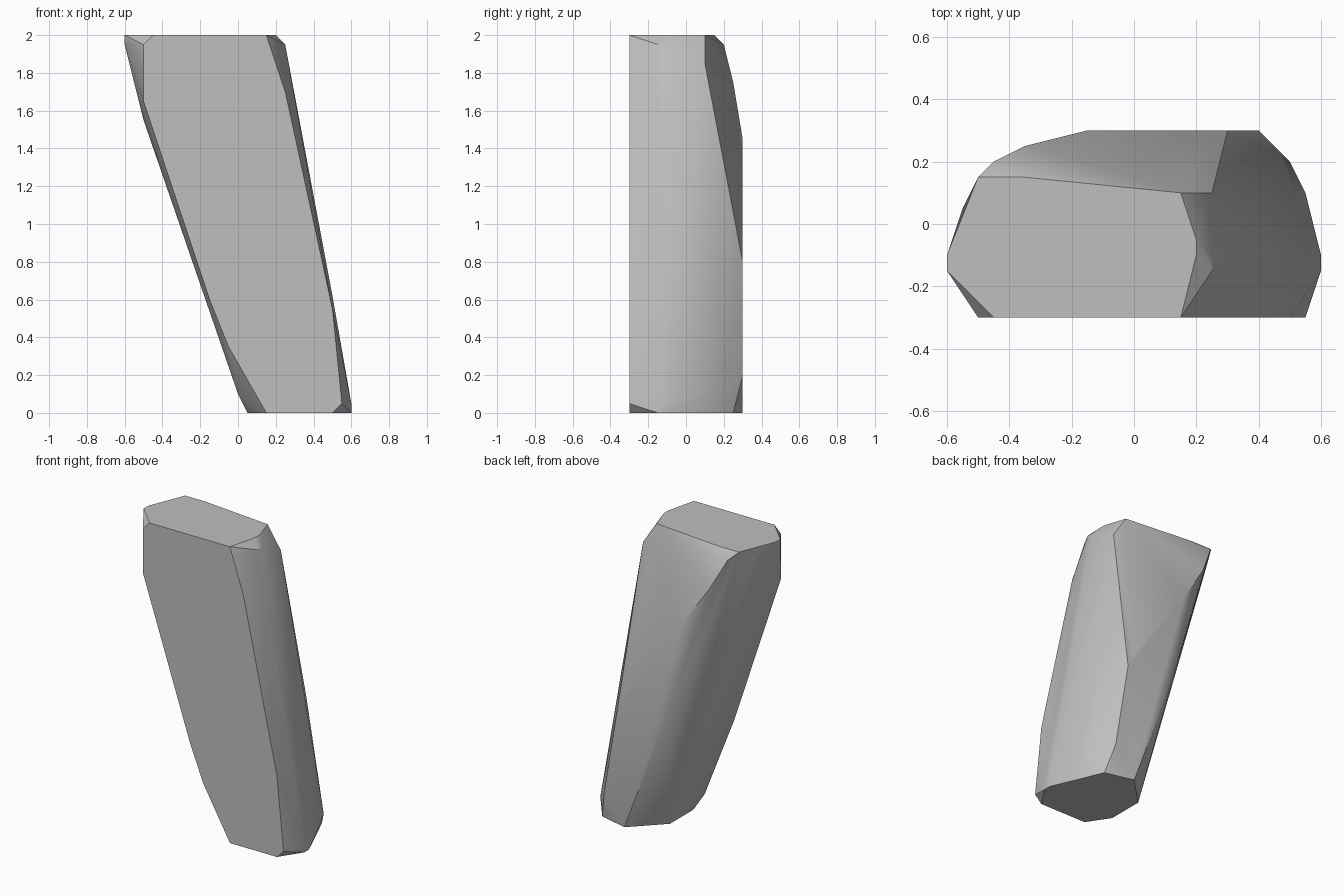
import bpy
import bmesh
import math

# Remove the default object only
default_object = bpy.data.objects.get("Cube")
if default_object:
    bpy.data.objects.remove(default_object, do_unlink=True)


def flat_material(name, colour):
    """One plain colour, shown in both viewport and render."""
    material = bpy.data.materials.new(name)
    material.use_nodes = True
    material.diffuse_color = colour
    shader = material.node_tree.nodes["Principled BSDF"]
    shader.inputs["Base Color"].default_value = colour
    return material


def on_height(height, outline):
    """Place an (x, y) outline on a horizontal plane."""
    return [(x, y, height) for x, y in outline]


def on_depth(depth, outline):
    """Place an (x, z) outline on a plane facing front or back."""
    return [(x, depth, z) for x, z in outline]


def hull_object(name, points, material):
    """Wrap a convex faceted skin around the guide points."""
    bm = bmesh.new()
    for point in points:
        bm.verts.new(point)
    result = bmesh.ops.convex_hull(bm, input=list(bm.verts))
    leftovers = set(result["geom_interior"]) | set(result["geom_unused"])
    loose = [item for item in leftovers if isinstance(item, bmesh.types.BMVert)]
    bmesh.ops.delete(bm, geom=loose, context="VERTS")
    # Merge coplanar triangles into clean flat faces
    bmesh.ops.dissolve_limit(bm, angle_limit=math.radians(1),
                             verts=list(bm.verts), edges=list(bm.edges))
    bmesh.ops.recalc_face_normals(bm, faces=list(bm.faces))
    mesh = bpy.data.meshes.new(name)
    bm.to_mesh(mesh)
    bm.free()
    mesh.materials.append(material)
    obj = bpy.data.objects.new(name, mesh)
    bpy.context.collection.objects.link(obj)
    return obj


# Flat front face
front = on_depth(-.3, [(-.45, 2), (.15, 2), (.25, 1.7), (.5, .55), (.55, .05),
                       (.5, 0), (.15, 0), (-.05, .35), (-.15, .6),
                       (-.5, 1.65), (-.5, 1.95)])

# Flat back face
back = on_depth(.3, [(-.15, 1.45), (.25, .9), (.3, .8), (.4, .2),
                     (.25, 0), (-.05, .8)])

# Flat top and bottom caps
top = on_height(2, [(-.6, -.15), (-.6, -.1), (-.5, .15), (-.35, .15),
                    (.15, .1), (.2, -.05), (.2, -.1)])
bottom = on_height(0, [(.6, -.15), (.6, -.1), (.45, .25),
                       (.05, .1), (.05, -.15)])

# Bevelled rims just inside the caps
top_rim = on_height(1.95, [(.25, -.1), (.25, -.15), (-.6, -.15), (-.6, -.1),
                           (-.55, .05), (-.45, .2)])
bottom_rim = on_height(.1, [(.55, .1), (.5, .2), (0, .05), (0, -.2)])
bottom_edge = on_height(.05, [(.6, -.15), (.6, -.1)])

# Ridges running along the shaft
ridges = [(.25, .1, 1.85), (-.35, .25, 1.75), (-.5, -.15, 1.55),
          (.5, -.1, .62)]

stone_grey = flat_material("stone_grey", (.52, .52, .52, 1))
shaft = hull_object("leaning_block",
                    front + back + top + bottom + top_rim + bottom_rim
                    + bottom_edge + ridges, stone_grey)

# Smooth the gentle facets while keeping the cap edges sharp
bpy.ops.object.select_all(action="DESELECT")
shaft.select_set(True)
bpy.context.view_layer.objects.active = shaft
bpy.ops.object.shade_smooth_by_angle(angle=math.radians(30))
